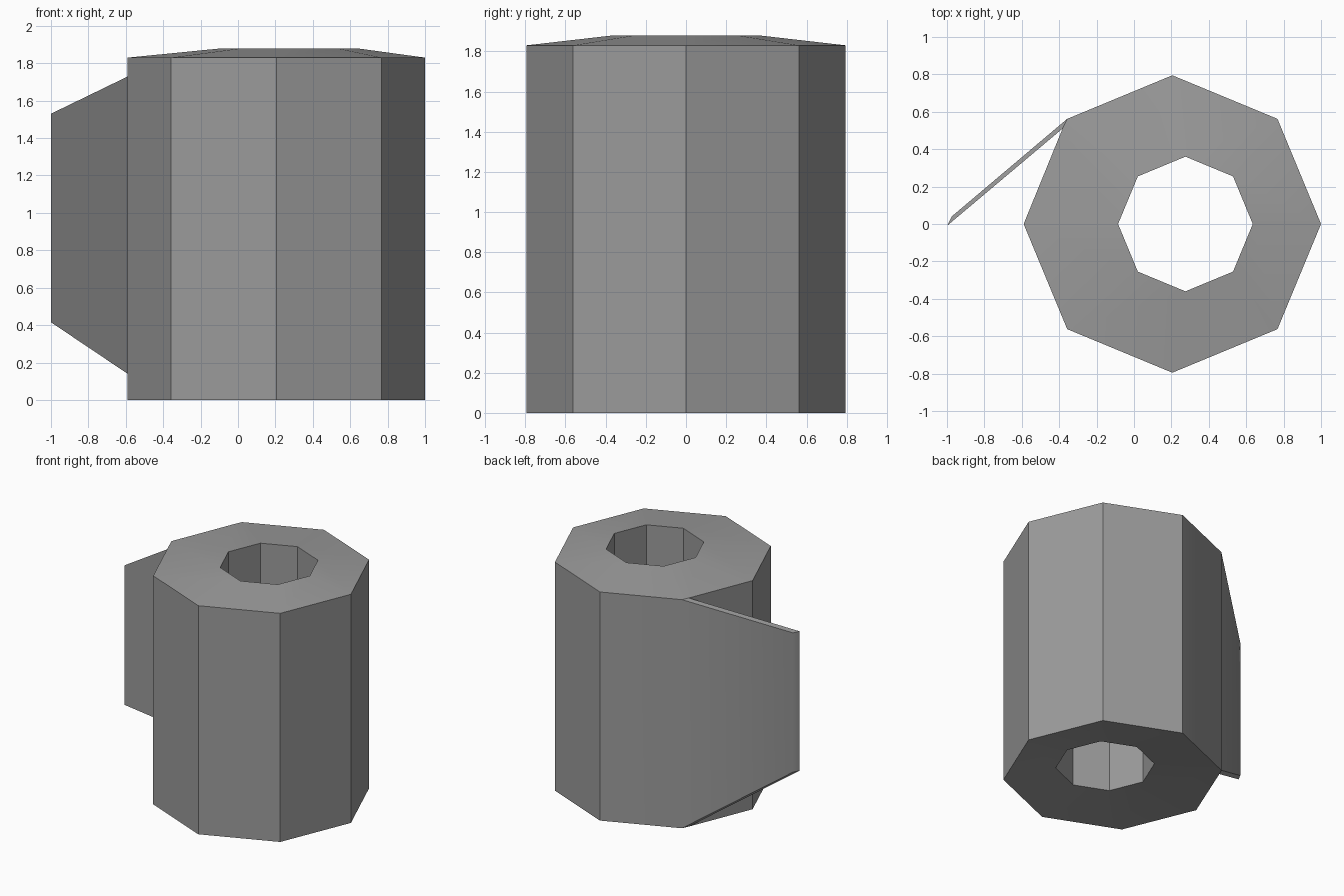
import bpy
import bmesh
from math import cos, sin, pi

SIDES = 8
HEIGHT = 1.83
RISE = 0.05          # the core sits slightly higher than the wound body
TEAR = 3             # corner where the loose sheet leaves the roll

old = bpy.data.objects.get("Cube")
if old:
    bpy.data.objects.remove(old, do_unlink=True)

grey = bpy.data.materials.new("paper grey")
grey.use_nodes = True
colour = (0.33, 0.33, 0.33, 1)
grey.diffuse_color = colour
bsdf = grey.node_tree.nodes["Principled BSDF"]
bsdf.inputs["Base Color"].default_value = colour
bsdf.inputs["Roughness"].default_value = 0.9

bm = bmesh.new()


def post(x, y, low, high):
    """A vertical pair of vertices, bottom then top."""
    return bm.verts.new((x, y, low)), bm.verts.new((x, y, high))


def ring(centre, radius, low, high):
    angles = [2 * pi * i / SIDES for i in range(SIDES)]
    return [post(centre + radius * cos(a), radius * sin(a), low, high) for a in angles]


def wall(a, b):
    bm.faces.new((a[0], b[0], b[1], a[1]))


def caps(posts):
    bm.faces.new([p[1] for p in posts])
    bm.faces.new([p[0] for p in reversed(posts)])


# Wound body and hollow core
outer = ring(0.205, 0.795, 0, HEIGHT)
inner = ring(0.275, 0.36, RISE, HEIGHT + RISE)

# Loose sheet: root on the body, tapering to a shorter free edge
root = post(-0.382, 0.51, 0, HEIGHT)
tip_outer = post(-0.975, 0.04, 0.415, 1.53)
tip_inner = post(-1.0, -0.01, 0.415, 1.53)
sheet = [outer[TEAR], tip_outer, tip_inner, root]
for a, b in zip(sheet, sheet[1:]):
    wall(a, b)
caps(sheet)

# Body walls, core walls and the end rings
for i in range(SIDES):
    j = (i + 1) % SIDES
    start = root if i == TEAR else outer[i]
    wall(start, outer[j])
    wall(inner[j], inner[i])
    edge = [outer[i], root, outer[j]] if i == TEAR else [outer[i], outer[j]]
    caps(edge + [inner[j], inner[i]])

mesh = bpy.data.meshes.new("paper_roll")
bm.to_mesh(mesh)
bm.free()
mesh.materials.append(grey)
roll = bpy.data.objects.new("paper_roll", mesh)
bpy.context.collection.objects.link(roll)

# Soft shading where the sheet flows off the body, sharp corners elsewhere
bpy.ops.object.select_all(action='DESELECT')
roll.select_set(True)
bpy.context.view_layer.objects.active = roll
bpy.ops.object.shade_smooth_by_angle(angle=pi / 6)
